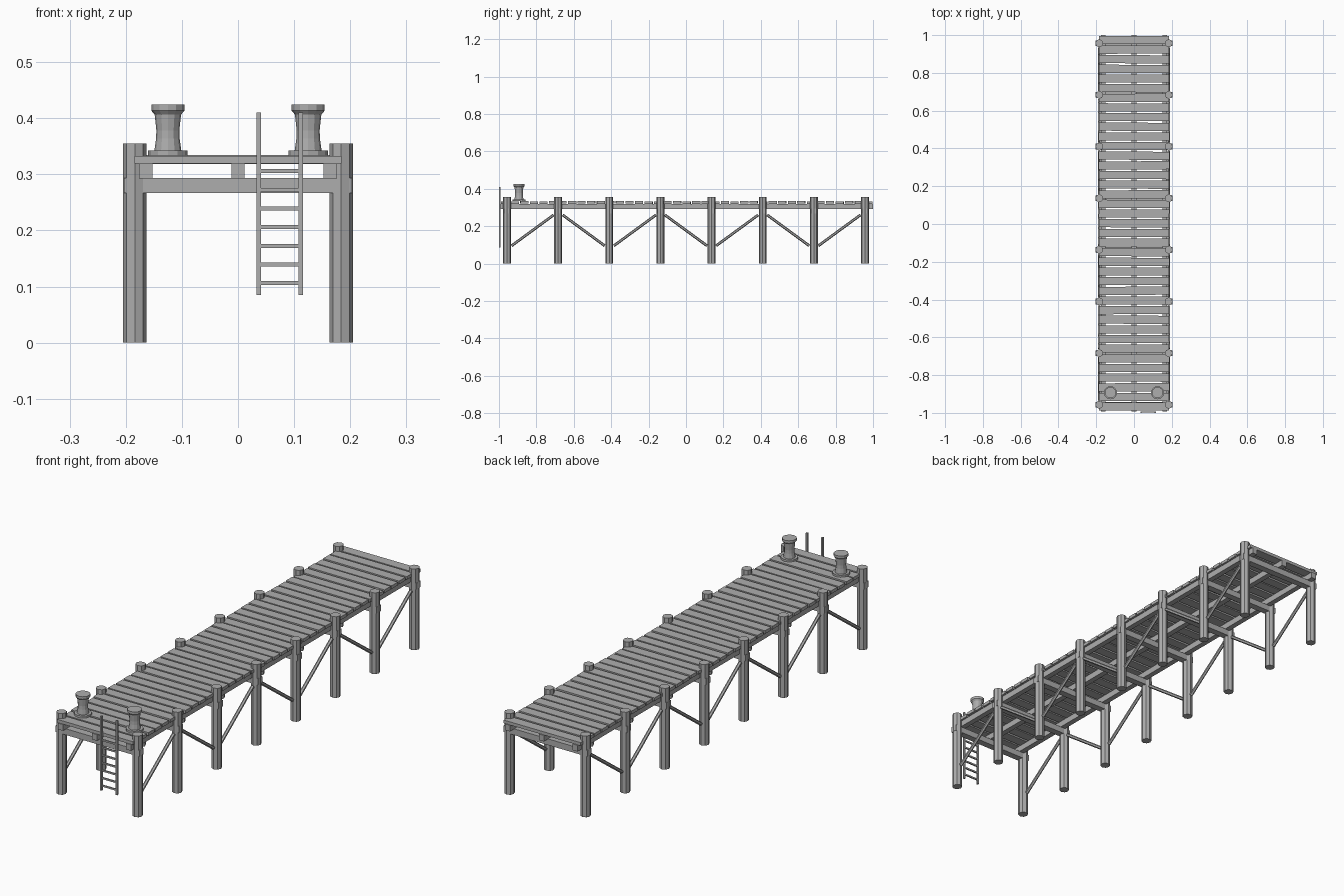
import bpy, bmesh, math, random
from mathutils import Vector

random.seed(4)
if "Cube" in bpy.data.objects:
    bpy.data.objects.remove(bpy.data.objects["Cube"], do_unlink=True)

grey = bpy.data.materials.new("weathered_grey")
colour = (0.42, 0.42, 0.42, 1)
grey.diffuse_color = colour
grey.use_nodes = True
grey.node_tree.nodes["Principled BSDF"].inputs["Base Color"].default_value = colour


def finish(name, bm):
    bmesh.ops.recalc_face_normals(bm, faces=bm.faces)
    mesh = bpy.data.meshes.new(name)
    bm.to_mesh(mesh)
    bm.free()
    mesh.materials.append(grey)
    ob = bpy.data.objects.new(name, mesh)
    bpy.context.collection.objects.link(ob)
    return ob


def box(name, centre, size, yaw=0):
    bm = bmesh.new()
    bmesh.ops.create_cube(bm, size=1)
    bmesh.ops.scale(bm, vec=size, verts=bm.verts)
    ob = finish(name, bm)
    ob.location = centre
    ob.rotation_euler.z = yaw
    return ob


def rod(name, a, b, radius, sides):
    a, b = Vector(a), Vector(b)
    bm = bmesh.new()
    bmesh.ops.create_cone(bm, cap_ends=True, segments=sides, radius1=radius,
                          radius2=radius, depth=(b - a).length)
    ob = finish(name, bm)
    ob.location = (a + b) / 2
    ob.rotation_mode = 'QUATERNION'
    ob.rotation_quaternion = (b - a).to_track_quat('Z', 'Y')
    return ob


def lathe(name, profile, sides, location):
    bm = bmesh.new()
    rings = [[bm.verts.new((r * math.cos(math.tau * i / sides),
                            r * math.sin(math.tau * i / sides), z))
              for i in range(sides)] for r, z in profile]
    for low, high in zip(rings, rings[1:]):
        for i in range(sides):
            j = (i + 1) % sides
            bm.faces.new((low[i], low[j], high[j], high[i]))
    bm.faces.new(rings[0])
    bm.faces.new(rings[-1])
    ob = finish(name, bm)
    ob.location = location
    return ob


# Deck planks, laid slightly unevenly
FRONT, BACK, PLANKS = -0.992, 1.0, 39
pitch = (BACK - FRONT) / PLANKS
for i in range(PLANKS):
    box("deck_plank", (0, FRONT + pitch * (i + 0.5), 0.3265 + random.uniform(-0.001, 0.001)),
        (random.uniform(0.368, 0.375), pitch - 0.008, 0.014),
        random.uniform(-0.006, 0.006))

# Long beams under the deck
for x in (-0.164, 0, 0.164):
    box("long_beam", (x, (FRONT + BACK) / 2, 0.306), (0.024, BACK - FRONT, 0.027))

# Posts with a cross beam at each pair
POST_X, BAY = 0.184, 0.2734
rows = [(i - 3.5) * BAY for i in range(8)]
for y in rows:
    box("cross_beam", (0, y, 0.28), (0.406, 0.03, 0.027))
    for side in (-1, 1):
        rod("post", (side * POST_X, y, 0), (side * POST_X, y, 0.355), 0.021, 8)

# Diagonal braces, alternating in direction from bay to bay
for i, y in enumerate(rows[:-1]):
    z0, z1 = (0.095, 0.26) if i % 2 == 0 else (0.26, 0.095)
    for side in (-1, 1):
        rod("brace", (side * POST_X, y + 0.024, z0),
            (side * POST_X, y + BAY - 0.024, z1), 0.0075, 6)

# Mooring bollards
bollard_profile = [(0.035, 0), (0.035, 0.009), (0.024, 0.009), (0.021, 0.03),
                   (0.0205, 0.045), (0.0235, 0.073), (0.0295, 0.08), (0.0295, 0.091)]
for side in (-1, 1):
    lathe("bollard", bollard_profile, 12, (side * 0.125, -0.893, 0.3335))

# Ladder on the front end
LADDER_X, LADDER_Y = 0.0745, -0.996
for side in (-1, 1):
    box("ladder_rail", (LADDER_X + side * 0.0375, LADDER_Y, 0.2475), (0.0075, 0.008, 0.325))
for i in range(7):
    box("ladder_rung", (LADDER_X, LADDER_Y, 0.106 + i * 0.0333), (0.07, 0.006, 0.007))
